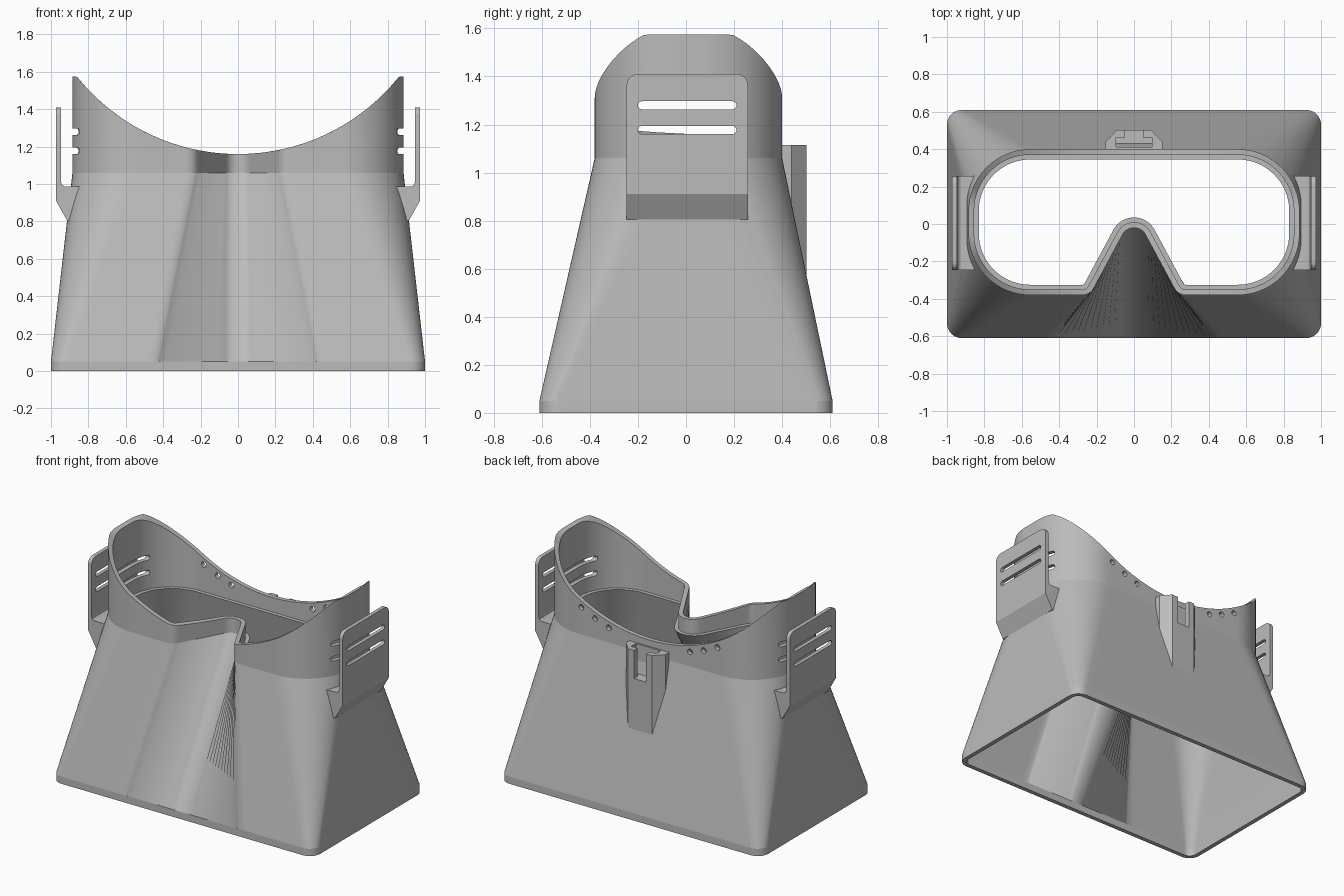
import bpy, bmesh, math
from mathutils import Vector

if "Cube" in bpy.data.objects:
    bpy.data.objects.remove(bpy.data.objects["Cube"], do_unlink=True)

grey = bpy.data.materials.new("plain_grey")
grey.use_nodes = True
grey.diffuse_color = (0.5, 0.5, 0.5, 1)
grey.node_tree.nodes["Principled BSDF"].inputs["Base Color"].default_value = (0.5, 0.5, 0.5, 1)

BASE_Z, NECK_Z, TOP_Z = 0.05, 1.06, 1.575
SIDE_Y = 0.005


def make_object(name, bm):
    bmesh.ops.recalc_face_normals(bm, faces=bm.faces)
    mesh = bpy.data.meshes.new(name)
    bm.to_mesh(mesh)
    bm.free()
    mesh.materials.append(grey)
    obj = bpy.data.objects.new(name, mesh)
    bpy.context.collection.objects.link(obj)
    return obj


def add_prism(bm, profile, place, start, end):
    """Extrude a 2D profile; place(u, v, t) gives the 3D point."""
    a = [bm.verts.new(place(u, v, start)) for u, v in profile]
    b = [bm.verts.new(place(u, v, end)) for u, v in profile]
    bm.faces.new(a)
    bm.faces.new(b[::-1])
    n = len(a)
    for i in range(n):
        bm.faces.new((a[i], b[i], b[(i + 1) % n], a[(i + 1) % n]))


def activate(obj):
    bpy.ops.object.select_all(action='DESELECT')
    obj.select_set(True)
    bpy.context.view_layer.objects.active = obj


def cut(obj, cutter):
    mod = obj.modifiers.new("cut", 'BOOLEAN')
    mod.operation = 'DIFFERENCE'
    mod.solver = 'EXACT'
    mod.object = cutter
    activate(obj)
    bpy.ops.object.modifier_apply(modifier=mod.name)


def smooth(obj, degrees):
    activate(obj)
    bpy.ops.object.shade_smooth_by_angle(angle=math.radians(degrees))


def arc(cx, cy, rx, ry, a0, a1, n):
    angles = [math.radians(a0 + (a1 - a0) * i / n) for i in range(n + 1)]
    return [Vector((cx + rx * math.cos(a), cy + ry * math.sin(a))) for a in angles]


def outline(arcs):
    """Join the arcs of the +x half by subdivided lines, then mirror them."""
    half = []
    for a in arcs:
        pts = arc(*a)
        if half:
            last = half[-1]
            half += [last.lerp(pts[0], i / 10) for i in range(1, 10)]
        half += pts
    end = Vector((0, half[-1].y))
    last = half[-1]
    half += [last.lerp(end, i / 14) for i in range(1, 15)]
    return half + [Vector((-p.x, p.y)) for p in half[-2:0:-1]]


def face_outline(d):
    # Goggle-shaped opening with a nose notch, inset by d
    r = 0.33 - d
    return outline([(0, -0.09, 0.07 + d, 0.07 + d, 90, 28, 8),
                    (0.277, -0.31, 0.07 - d, 0.07 - d, 208, 270, 8),
                    (0.555, -0.05, r, r, -90, 0, 16),
                    (0.555, 0.07, r, r, 0, 90, 16)])


def base_outline(d):
    # Rounded rectangle with points matched to the opening, inset by d
    r = 0.08 - d
    front = -0.61 + d
    return outline([(0, front, 0.08, 0, 90, 28, 8),
                    (0.48, front, 0.07, 0, 208, 270, 8),
                    (0.92, -0.53, r, r, -90, 0, 16),
                    (0.92, 0.53, r, r, 0, 90, 16)])


def rim_height(p):
    radius = 1.103
    return min(TOP_Z, 1.16 + radius - math.sqrt(radius ** 2 - min(abs(p.x), 0.9) ** 2))


# Shell: one closed skin of rings, outside up and inside down
bm = bmesh.new()
levels = [(base_outline(0), 0), (base_outline(0), BASE_Z),
          (face_outline(0), NECK_Z), (face_outline(0), None),
          (face_outline(0.03), None), (face_outline(0.03), NECK_Z),
          (face_outline(0.055), NECK_Z),
          (base_outline(0.03), BASE_Z), (base_outline(0.03), 0)]
rings = [[bm.verts.new((p.x, p.y, rim_height(p) if z is None else z)) for p in pts]
         for pts, z in levels]
for lower, upper in zip(rings, rings[1:] + rings[:1]):
    n = len(lower)
    for i in range(n):
        j = (i + 1) % n
        bm.faces.new((lower[i], lower[j], upper[j], upper[i]))
shell = make_object("mask_shell", bm)

# Strap clips: hooked side plates with rounded top corners
clip_profile = [(0.973, 1.41), (0.947, 1.41), (0.947, 1.015), (0.942, 0.997),
                (0.928, 0.987), (0.835, 0.985), (0.875, 0.805), (0.914, 0.805),
                (0.973, 0.91)]
clips = []
for side, label in ((1, "left"), (-1, "right")):
    bm = bmesh.new()
    add_prism(bm, clip_profile, lambda u, v, t: (side * u, t, v), SIDE_Y - 0.252, SIDE_Y + 0.252)
    corners = [e for e in bm.edges if all(v.co.z > 1.4 for v in e.verts)
               and abs(e.verts[0].co.y - e.verts[1].co.y) < 0.01]
    bmesh.ops.bevel(bm, geom=corners, offset=0.045, segments=6, profile=0.5, affect='EDGES')
    clips.append(make_object(label + "_strap_clip", bm))

# Cutter: strap slots through clips and shell, vent holes in the back wall
bm = bmesh.new()
for side in (1, -1):
    for z in (1.28, 1.177):
        slot = arc(SIDE_Y + 0.188, z, 0.017, 0.017, -90, 90, 8)
        slot += arc(SIDE_Y - 0.188, z, 0.017, 0.017, 90, 270, 8)
        add_prism(bm, slot, lambda u, v, t: (t, u, v), side * 0.75, side * 1.05)
    for x in (0.31, 0.415, 0.52):
        hole = arc(side * x, rim_height(Vector((x, 0))) - 0.043, 0.019, 0.019, 0, 345, 23)
        add_prism(bm, hole, lambda u, v, t: (u, t, v), 0.3, 0.5)
cutter = make_object("slot_cutter", bm)
cutter.hide_render = True
for obj in [shell] + clips:
    cut(obj, cutter)
bpy.data.objects.remove(cutter, do_unlink=True)

# Back mount: chamfered block whose foot follows the slope of the shell
bm = bmesh.new()
mount_profile = [(-0.152, 0.385), (-0.152, 0.44), (-0.092, 0.502),
                 (0.092, 0.502), (0.152, 0.44), (0.152, 0.385)]


def mount_point(u, v, t):
    slope_z = BASE_Z + (NECK_Z - BASE_Z) * (0.61 - v) / 0.21 - 0.05
    return (u, v, 1.115 if t else slope_z)


add_prism(bm, mount_profile, mount_point, 0, 1)
mount = make_object("back_mount", bm)

# T-shaped slot in the mount
bm = bmesh.new()
tee = [(-0.095, 0.412), (-0.095, 0.463), (-0.047, 0.463), (-0.047, 0.55),
       (0.047, 0.55), (0.047, 0.463), (0.095, 0.463), (0.095, 0.412)]
add_prism(bm, tee, lambda u, v, t: (u, v, t), 0.92, 1.2)
tee_cutter = make_object("tee_cutter", bm)
tee_cutter.hide_render = True
cut(mount, tee_cutter)
bpy.data.objects.remove(tee_cutter, do_unlink=True)

smooth(shell, 11)
for obj in clips + [mount]:
    smooth(obj, 25)
